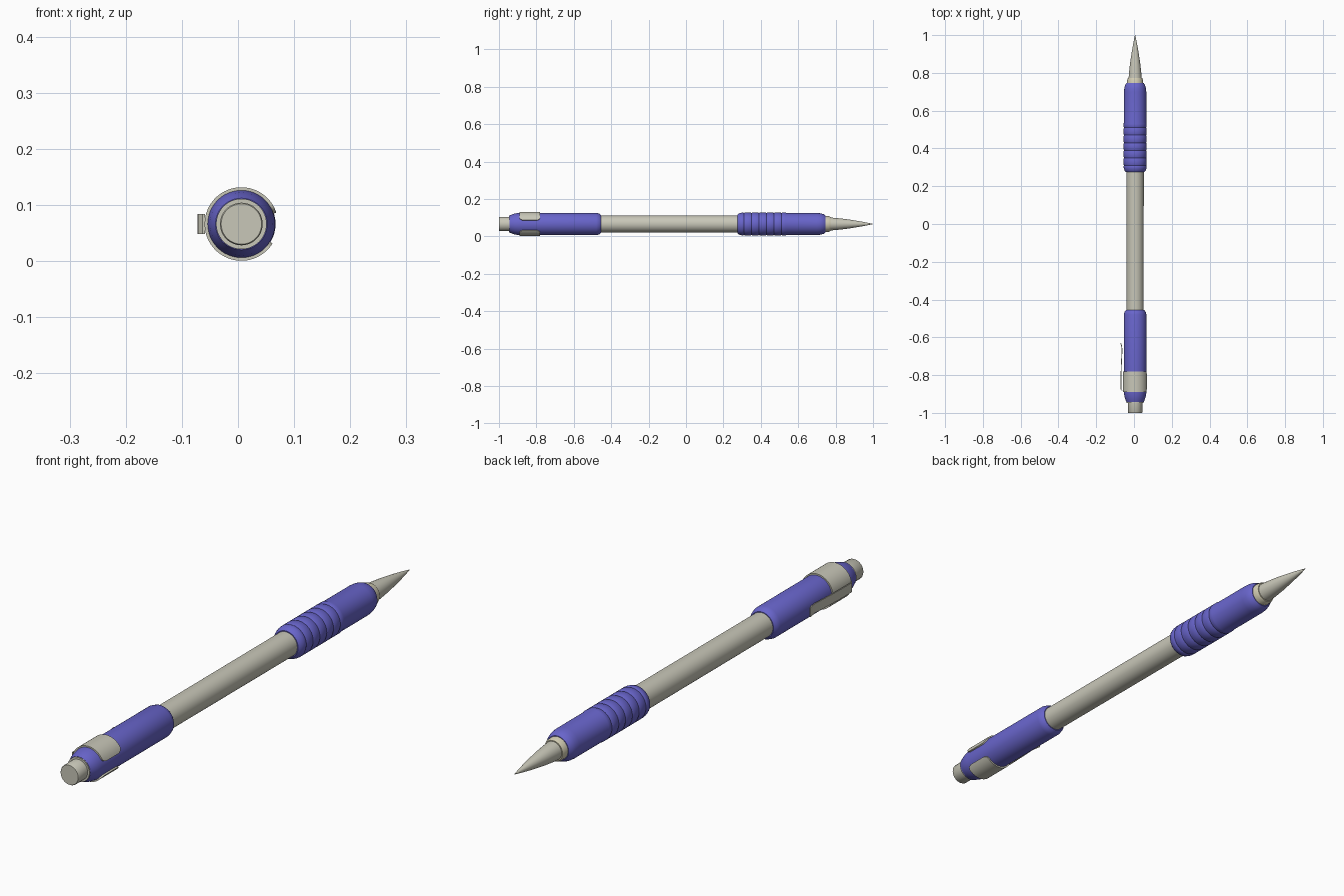
import bpy, bmesh, math

cube = bpy.data.objects.get("Cube")
if cube:
    bpy.data.objects.remove(cube, do_unlink=True)

CX, CZ = 0.006, 0.066   # long axis of the pencil
SEGMENTS = 48


def material(name, colour):
    mat = bpy.data.materials.new(name)
    mat.use_nodes = True
    mat.diffuse_color = (*colour, 1)
    bsdf = next(n for n in mat.node_tree.nodes if n.type == 'BSDF_PRINCIPLED')
    bsdf.inputs["Base Color"].default_value = (*colour, 1)
    return mat


GREY = material("warm grey", (0.58, 0.57, 0.48))
BLUE = material("violet blue", (0.14, 0.13, 0.60))
CREAM = material("pale cream", (0.66, 0.62, 0.46))


def finish(bm, name, mat, angle=35):
    bmesh.ops.recalc_face_normals(bm, faces=bm.faces)
    mesh = bpy.data.meshes.new(name)
    bm.to_mesh(mesh)
    bm.free()
    obj = bpy.data.objects.new(name, mesh)
    bpy.context.collection.objects.link(obj)
    mesh.materials.append(mat)
    bpy.ops.object.select_all(action='DESELECT')
    obj.select_set(True)
    bpy.context.view_layer.objects.active = obj
    bpy.ops.object.shade_smooth_by_angle(angle=math.radians(angle))
    return obj


def lathe(name, profile, mat):
    """Closed solid of revolution from (y, radius) pairs."""
    bm = bmesh.new()
    rings = []
    for y, r in profile:
        rings.append([bm.verts.new((CX + r * math.cos(a), y, CZ + r * math.sin(a)))
                      for a in (math.tau * i / SEGMENTS for i in range(SEGMENTS))])
    for a, b in zip(rings, rings[1:]):
        for i in range(SEGMENTS):
            j = (i + 1) % SEGMENTS
            bm.faces.new((a[i], a[j], b[j], b[i]))
    bm.faces.new(rings[0])
    bm.faces.new(rings[-1])
    return finish(bm, name, mat)


# Barrel, push button and tip
lathe("barrel", [(-0.947, 0.045), (0.74, 0.046)], GREY)
lathe("push_button", [(-1.0, 0.036), (-0.997, 0.038), (-0.93, 0.038)], GREY)
lathe("tip_collar", [(0.73, 0.043), (0.762, 0.042), (0.772, 0.038)], CREAM)
lathe("tip_cone", [(0.765, 0.035), (0.80, 0.0325), (0.85, 0.027),
                   (0.90, 0.0195), (0.95, 0.011), (0.985, 0.004), (1.0, 0.001)], GREY)

# Rear sleeve
lathe("rear_sleeve", [(-0.943, 0.046), (-0.93, 0.051), (-0.915, 0.056), (-0.89, 0.06),
                      (-0.48, 0.06), (-0.465, 0.056), (-0.455, 0.048)], BLUE)

# Front grip with shallow grooves at its rear
grip = [(0.275, 0.049), (0.282, 0.056), (0.295, 0.06)]
for k in range(6):
    y = 0.31 + 0.04 * k
    grip += [(y - 0.005, 0.061), (y, 0.0585), (y + 0.005, 0.061)]
grip += [(0.53, 0.061), (0.54, 0.059), (0.70, 0.059), (0.72, 0.057),
         (0.737, 0.052), (0.746, 0.045)]
lathe("front_grip", grip, BLUE)

# Clip band: open ring with rounded ends
bm = bmesh.new()
START, END, STEPS, ROUND = 18, 328, 62, 0.018
Y0, Y1, INNER, OUTER = -0.89, -0.78, 0.059, 0.0655
rows = []
for i in range(STEPS + 1):
    t = i / STEPS
    ang = math.radians(START + (END - START) * t)
    edge = min(t, 1 - t) * math.radians(END - START) * OUTER
    d = max(0, ROUND - edge)
    inset = ROUND - math.sqrt(max(0, ROUND ** 2 - d ** 2))
    rows.append([bm.verts.new((CX + r * math.cos(ang), y, CZ + r * math.sin(ang)))
                 for r, y in ((INNER, Y0 + inset), (OUTER, Y0 + inset),
                              (OUTER, Y1 - inset), (INNER, Y1 - inset))])
for a, b in zip(rows, rows[1:]):
    for i in range(4):
        j = (i + 1) % 4
        bm.faces.new((a[i], a[j], b[j], b[i]))
bm.faces.new(rows[0])
bm.faces.new(rows[-1])
finish(bm, "clip_band", GREY)

# Clip arm: thin strip bent away from the sleeve, touching it near the free end
bm = bmesh.new()
path = [(-0.885, -0.059), (-0.875, -0.067), (-0.80, -0.067), (-0.72, -0.064),
        (-0.665, -0.061), (-0.645, -0.064), (-0.63, -0.068)]
HALF, THICK = 0.0175, 0.004
rows = []
for y, x in path:
    rows.append([bm.verts.new((x + dx, y, CZ + dz)) for dx, dz in
                 ((0, -HALF), (-THICK, -HALF), (-THICK, HALF), (0, HALF))])
for a, b in zip(rows, rows[1:]):
    for i in range(4):
        j = (i + 1) % 4
        bm.faces.new((a[i], a[j], b[j], b[i]))
bm.faces.new(rows[0])
bm.faces.new(rows[-1])
finish(bm, "clip_arm", GREY)
